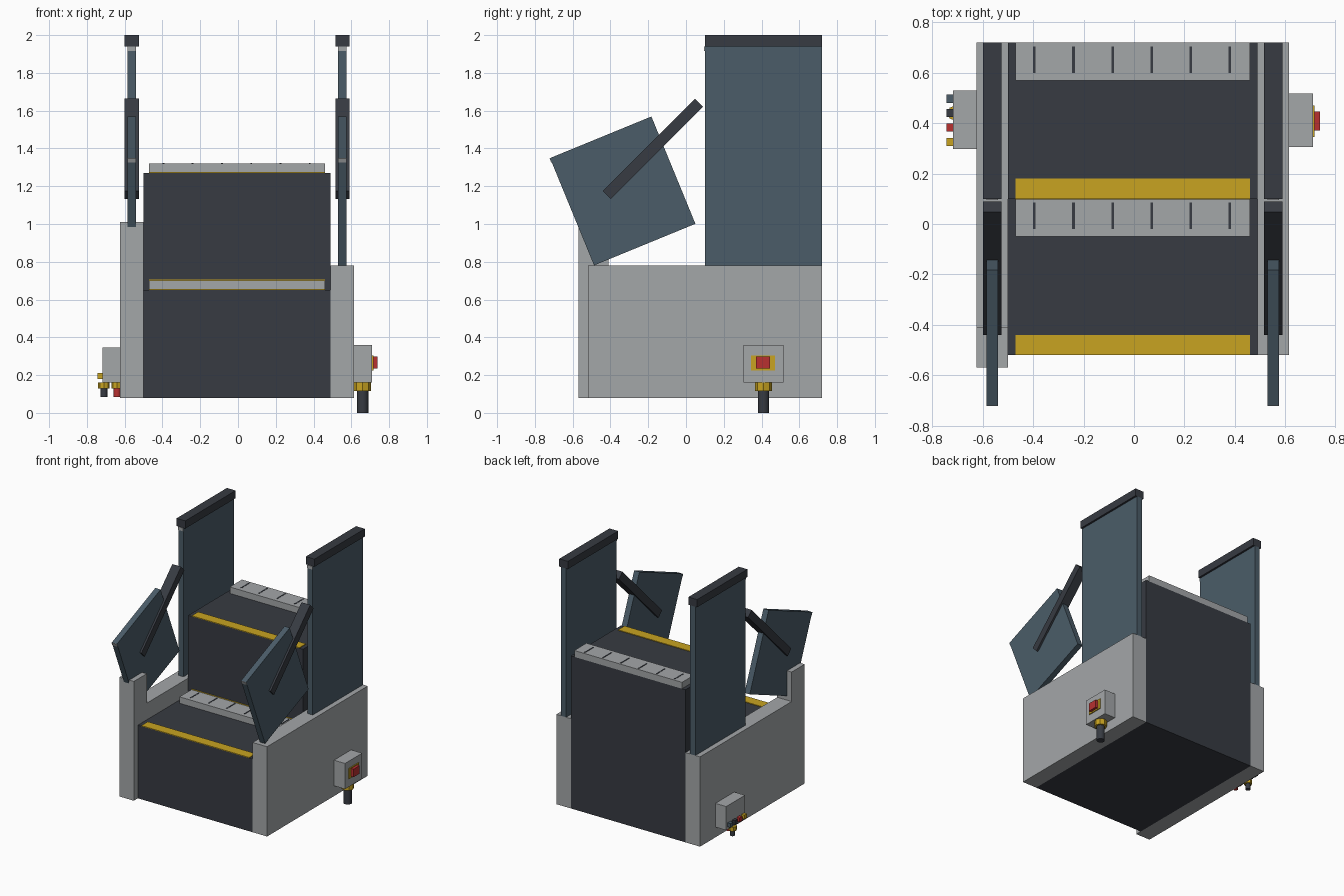
import bpy, bmesh, math
from mathutils import Matrix, Vector

if "Cube" in bpy.data.objects:
    bpy.data.objects.remove(bpy.data.objects["Cube"], do_unlink=True)


def material(name, rgb):
    m = bpy.data.materials.new(name)
    m.use_nodes = True
    m.diffuse_color = (*rgb, 1)
    m.node_tree.nodes["Principled BSDF"].inputs["Base Color"].default_value = (*rgb, 1)
    return m


GREY = material("light grey metal", (0.37, 0.385, 0.395))
DARK = material("charcoal", (0.038, 0.043, 0.054))
BLUE = material("slate blue glass", (0.07, 0.108, 0.14))
YELLOW = material("warning yellow", (0.58, 0.37, 0.015))
RED = material("signal red", (0.48, 0.03, 0.03))


def finish(name, bm, mat):
    me = bpy.data.meshes.new(name)
    bm.to_mesh(me)
    bm.free()
    me.materials.append(mat)
    ob = bpy.data.objects.new(name, me)
    bpy.context.collection.objects.link(ob)
    return ob


def box(name, x, y, z, mat, tilt=0):
    """Box from its (min, max) ranges, optionally tilted about x through its centre."""
    bm = bmesh.new()
    bmesh.ops.create_cube(bm, size=1)
    size = [r[1] - r[0] for r in (x, y, z)]
    centre = Vector([(r[0] + r[1]) / 2 for r in (x, y, z)])
    bmesh.ops.scale(bm, vec=size, verts=bm.verts)
    bmesh.ops.transform(bm, matrix=Matrix.Translation(centre) @ Matrix.Rotation(tilt, 4, 'X'), verts=bm.verts)
    return finish(name, bm, mat)


def rod(name, x, y, z, radius, mat, sides=16):
    """Upright cylinder between two heights."""
    bm = bmesh.new()
    bmesh.ops.create_cone(bm, cap_ends=True, segments=sides, radius1=radius, radius2=radius, depth=z[1] - z[0])
    bmesh.ops.translate(bm, vec=(x, y, (z[0] + z[1]) / 2), verts=bm.verts)
    ob = finish(name, bm, mat)
    if sides > 8:
        bpy.ops.object.select_all(action='DESELECT')
        ob.select_set(True)
        bpy.context.view_layer.objects.active = ob
        bpy.ops.object.shade_smooth_by_angle()
    return ob


CX = -0.005          # middle of the body across x
BASE = 0.08          # underside height


def span(side, inner, outer):
    return tuple(sorted((CX + side * inner, CX + side * outer)))


# Two-step body: one extruded stair profile
stairs = [(-0.52, BASE), (0.72, BASE), (0.72, 1.27), (0.10, 1.27), (0.10, 0.65), (-0.52, 0.65)]
bm = bmesh.new()
face = bm.faces.new([bm.verts.new((CX - 0.495, y, z)) for y, z in stairs])
ext = bmesh.ops.extrude_face_region(bm, geom=[face])
bmesh.ops.translate(bm, vec=(0.99, 0, 0), verts=[v for v in ext["geom"] if isinstance(v, bmesh.types.BMVert)])
bmesh.ops.recalc_face_normals(bm, faces=bm.faces)
finish("stepped_body", bm, DARK)

# Per step: yellow nosing, grey back plate and its dark slots
for label, y0, z0 in (("lower", -0.52, 0.65), ("upper", 0.10, 1.27)):
    wide = (CX - 0.465, CX + 0.465)
    box(f"{label}_nosing", wide, (y0, y0 + 0.08), (z0, z0 + 0.005), YELLOW)
    box(f"{label}_back_plate", wide, (y0 + 0.47, y0 + 0.62), (z0, z0 + 0.05), GREY)
    for i in range(6):
        x = CX - 0.39 + 0.155 * i
        box(f"{label}_slot_{i + 1}", (x - 0.005, x + 0.005), (y0 + 0.5, y0 + 0.605),
            (z0 + 0.049, z0 + 0.052), DARK)
box("riser_stripe", (CX - 0.465, CX + 0.465), (0.097, 0.10), (0.70, 0.706), YELLOW)

# Side walls, screens, top rails and swing arms on both sides
TILT = math.radians(22.3)
for label, s in (("left", 1), ("right", -1)):
    box(f"{label}_side_wall", span(s, 0.495, 0.62), (-0.52, 0.72), (BASE, 0.78), GREY)
    glass = span(s, 0.535, 0.58)
    rail = span(s, 0.52, 0.595)
    box(f"{label}_rear_screen", glass, (0.10, 0.72), (0.78, 1.94), BLUE)
    box(f"{label}_rear_screen_clip", glass, (0.096, 0.10), (1.915, 1.94), GREY)
    box(f"{label}_rear_rail", rail, (0.10, 0.72), (1.94, 2.0), DARK)
    box(f"{label}_front_screen", glass, (-0.625, -0.045), (0.868, 1.482), BLUE, TILT)
    # small clip at the raised front corner of the tilted screen
    centre = Vector((0, -0.335, 1.175))
    p = centre + Matrix.Rotation(TILT, 3, 'X') @ Vector((0, -0.291, 0.294))
    box(f"{label}_front_screen_clip", glass, (p.y - 0.002, p.y + 0.002),
        (p.z - 0.0125, p.z + 0.0125), GREY, TILT)
    box(f"{label}_swing_arm", rail, (-0.52, 0.17), (1.368, 1.428), DARK, math.radians(45))

# Tall front post on one side only
box("right_front_post", (-0.625, -0.5), (-0.57, -0.41), (BASE, 1.01), GREY)

# Switch box with emergency button and cable
box("switch_box", (0.615, 0.71), (0.305, 0.517), (0.16, 0.36), GREY)
box("switch_plate", (0.71, 0.717), (0.345, 0.47), (0.225, 0.305), YELLOW)
box("emergency_button", (0.71, 0.738), (0.37, 0.446), (0.235, 0.298), RED)
rod("switch_gland", 0.66, 0.41, (0.115, 0.16), 0.045, YELLOW, 8)
rod("switch_cable", 0.66, 0.41, (0, 0.12), 0.03, DARK)

# Connector box with a row of plugs and two cable glands
box("connector_box", (-0.718, -0.625), (0.298, 0.53), (0.16, 0.345), GREY)
for i, (y, mat) in enumerate(((0.325, YELLOW), (0.383, RED), (0.44, DARK), (0.497, BLUE))):
    box(f"connector_plug_{i + 1}", (-0.743, -0.718), (y - 0.016, y + 0.016), (0.18, 0.212), mat)
for label, x, y, mat in (("outer", -0.71, 0.44, DARK), ("inner", -0.64, 0.385, RED)):
    rod(f"{label}_gland", x, y, (0.128, 0.16), 0.03, YELLOW, 8)
    rod(f"{label}_cable", x, y, (0.085, 0.13), 0.018, mat)
